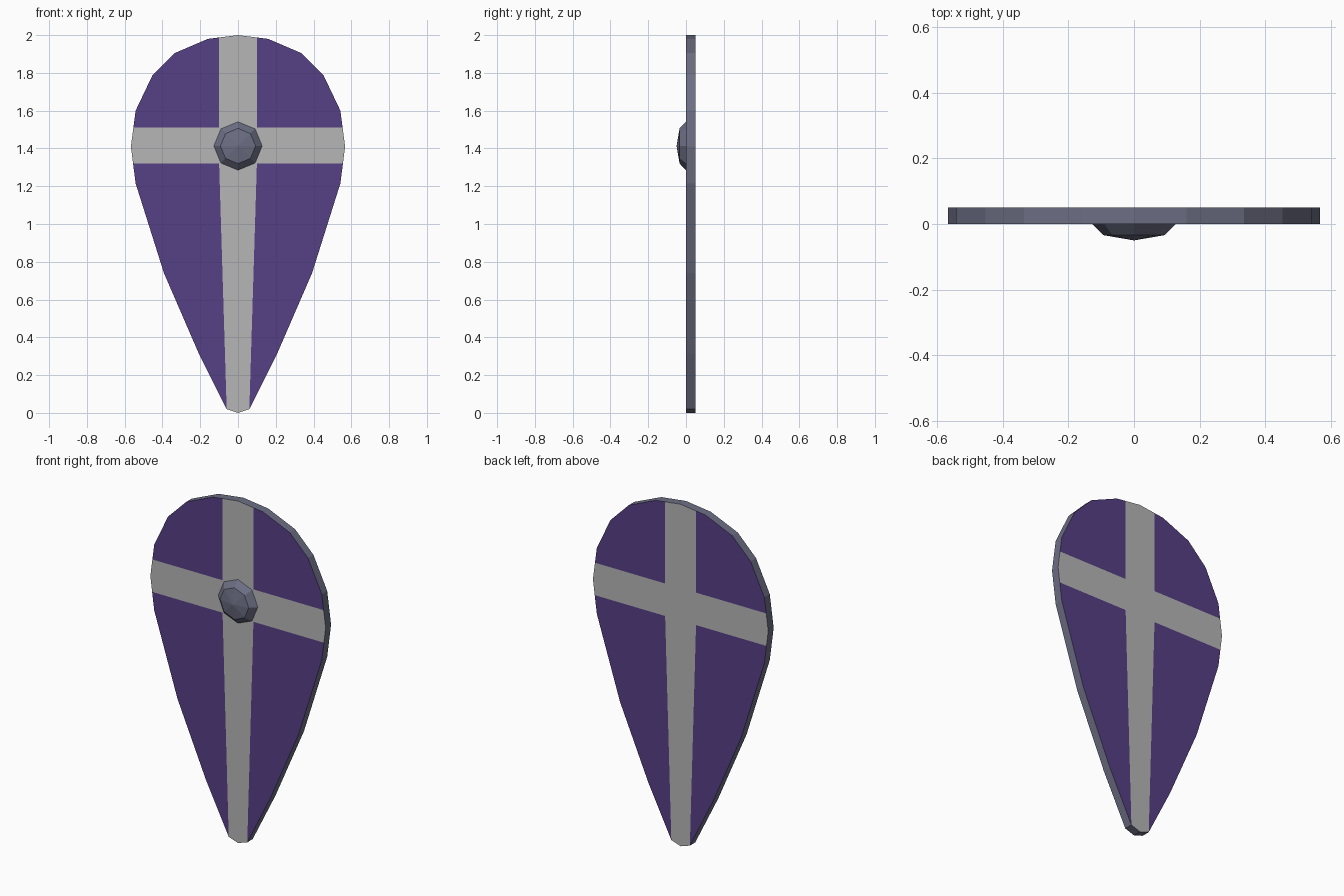
import bpy, bmesh
from math import pi
from mathutils import Vector

cube = bpy.data.objects.get("Cube")
if cube:
    bpy.data.objects.remove(cube, do_unlink=True)


def material(name, rgb):
    m = bpy.data.materials.new(name)
    m.use_nodes = True
    m.diffuse_color = (*rgb, 1)
    m.node_tree.nodes["Principled BSDF"].inputs["Base Color"].default_value = (*rgb, 1)
    return m


PURPLE = material("purple paint", (0.093, 0.05, 0.235))
GREY = material("light grey paint", (0.47, 0.47, 0.47))
STEEL = material("blue grey steel", (0.15, 0.158, 0.23))


def finish(name, bm, mats):
    bmesh.ops.recalc_face_normals(bm, faces=bm.faces[:])
    mesh = bpy.data.meshes.new(name)
    bm.to_mesh(mesh)
    bm.free()
    for m in mats:
        mesh.materials.append(m)
    obj = bpy.data.objects.new(name, mesh)
    bpy.context.collection.objects.link(obj)
    return obj


def cut(bm, point, normal, keep=lambda z: True):
    """Score the faces whose centre height passes the test."""
    faces = [f for f in bm.faces if keep(f.calc_center_median().z)]
    geom = {e for f in faces for e in (*f.verts, *f.edges)} | set(faces)
    bmesh.ops.bisect_plane(bm, geom=list(geom), dist=1e-4,
                           plane_co=point, plane_no=normal)


# Shield board: mirrored outline, scored along the edges of the cross
THICK = 0.05
LOW, HIGH, ARM, TIP, TIP_Z = 1.32, 1.51, 0.1, 0.06, 0.02
half = [(0.16, 1.98), (0.335, 1.905), (0.453, 1.787), (0.542, 1.6), (0.567, 1.41),
        (0.542, 1.215), (0.392, 0.74), (0.208, 0.315), (TIP, TIP_Z)]
outline = [(0, 2.0)] + half + [(0, 0)] + [(-x, z) for x, z in reversed(half)]

bm = bmesh.new()
bm.faces.new([bm.verts.new((x, 0, z)) for x, z in outline])
for z in (LOW, HIGH):
    cut(bm, (0, 0, z), (0, 0, 1))
slope = (ARM - TIP) / (LOW - TIP_Z)
for side in (-1, 1):
    cut(bm, (side * ARM, 0, HIGH), (1, 0, 0), lambda z: z > LOW)
    cut(bm, (side * ARM, 0, LOW), (side, 0, -slope), lambda z: z < LOW)

# Cross and quarters are painted on both faces, the rim is steel
for f in bm.faces:
    c = f.calc_center_median()
    f.material_index = 1 if abs(c.x) < 0.04 or LOW < c.z < HIGH else 0
front = bm.faces[:]
rim = [e for e in bm.edges if e.is_boundary]
back = bmesh.ops.duplicate(bm, geom=bm.verts[:] + bm.edges[:] + front)
bmesh.ops.translate(bm, vec=(0, THICK, 0),
                    verts=[g for g in back["geom"] if isinstance(g, bmesh.types.BMVert)])
twin = back["vert_map"]
for e in rim:
    a, b = e.verts
    bm.faces.new((a, b, twin[b], twin[a])).material_index = 2
finish("shield_board", bm, [PURPLE, GREY, STEEL])

# Eight sided domed boss, spun from a short profile
CENTRE = Vector((0, 0, 1.413))
bm = bmesh.new()
pts = [bm.verts.new(CENTRE + Vector(p)) for p in
       [(0.128, 0.004, 0), (0.128, 0, 0), (0.093, -0.034, 0), (0, -0.05, 0)]]
edges = [bm.edges.new(pair) for pair in zip(pts, pts[1:])]
bmesh.ops.spin(bm, geom=pts + edges, cent=CENTRE, axis=(0, 1, 0),
               angle=2 * pi, steps=8)
bmesh.ops.remove_doubles(bm, verts=bm.verts[:], dist=1e-4)
bmesh.ops.holes_fill(bm, edges=[e for e in bm.edges if e.is_boundary], sides=8)
finish("shield_boss", bm, [STEEL])
